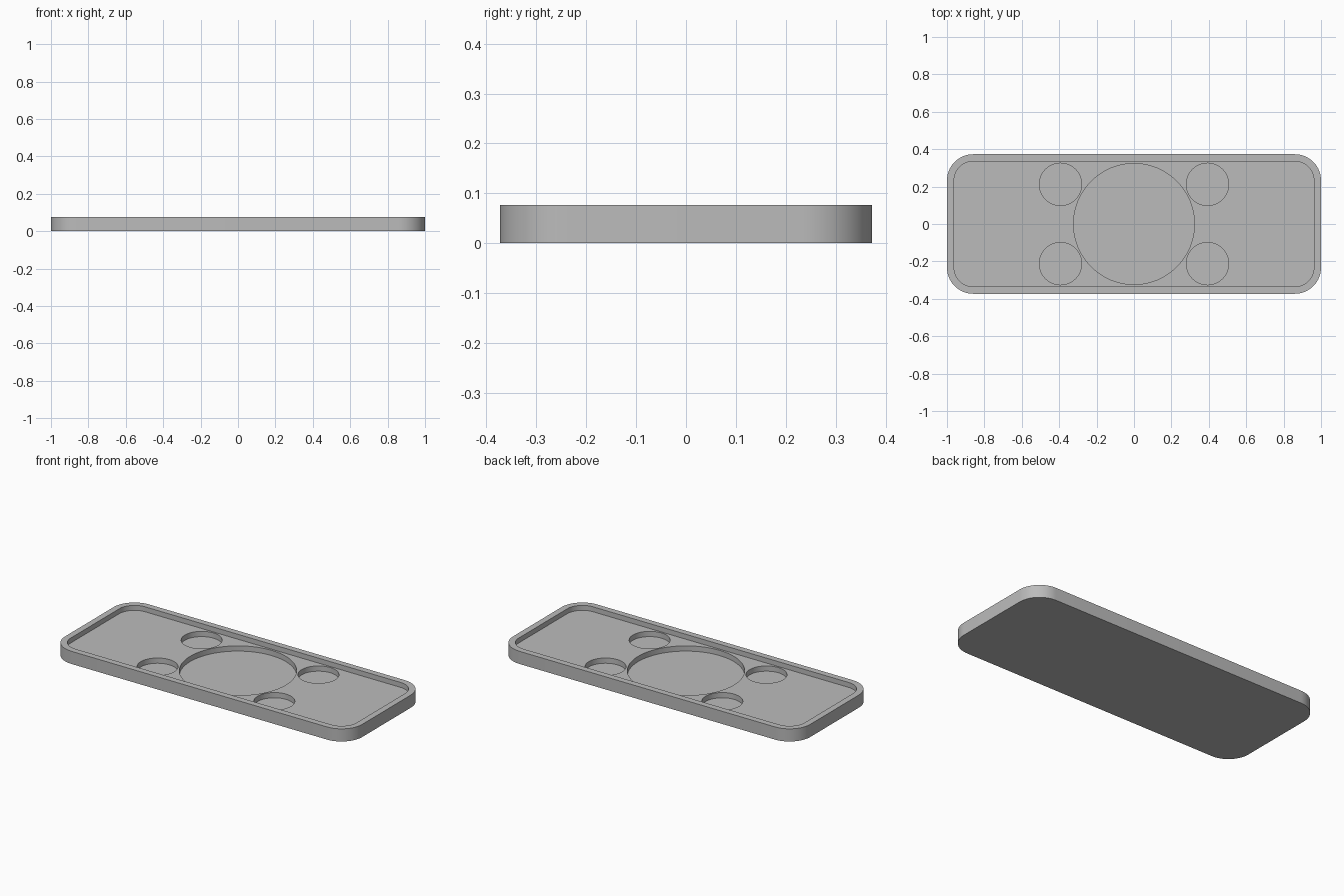
import bpy, bmesh, math

default_cube = bpy.data.objects.get("Cube")
if default_cube:
    bpy.data.objects.remove(default_cube, do_unlink=True)

HEIGHT, TRAY_FLOOR, WELL_FLOOR = 0.077, 0.047, 0.015
ABOVE = HEIGHT + 0.05

grey = bpy.data.materials.new("Plain grey")
grey.use_nodes = True
grey.diffuse_color = (0.5, 0.5, 0.5, 1)
grey.node_tree.nodes["Principled BSDF"].inputs["Base Color"].default_value = (0.5, 0.5, 0.5, 1)


def rounded_outline(half_x, half_y, radius, steps=16):
    """Rectangle outline with rounded corners, counter-clockwise."""
    points = []
    for corner, (sx, sy) in enumerate([(1, 1), (-1, 1), (-1, -1), (1, -1)]):
        for i in range(steps + 1):
            a = (corner + i / steps) * math.pi / 2
            points.append((sx * (half_x - radius) + radius * math.cos(a),
                           sy * (half_y - radius) + radius * math.sin(a)))
    return points


def circle_outline(cx, cy, radius, steps=96):
    turn = 2 * math.pi / steps
    return [(cx + radius * math.cos(i * turn), cy + radius * math.sin(i * turn))
            for i in range(steps)]


def prism(name, outline, bottom, top):
    """Extrude a flat outline between two heights."""
    bm = bmesh.new()
    face = bm.faces.new([bm.verts.new((x, y, bottom)) for x, y in outline])
    result = bmesh.ops.extrude_face_region(bm, geom=[face])
    raised = [v for v in result["geom"] if isinstance(v, bmesh.types.BMVert)]
    bmesh.ops.translate(bm, verts=raised, vec=(0, 0, top - bottom))
    bmesh.ops.recalc_face_normals(bm, faces=bm.faces)
    mesh = bpy.data.meshes.new(name)
    bm.to_mesh(mesh)
    bm.free()
    mesh.materials.append(grey)
    obj = bpy.data.objects.new(name, mesh)
    bpy.context.collection.objects.link(obj)
    return obj


# Solid tray body
tray = prism("tray", rounded_outline(1.0, 0.373, 0.14), 0, HEIGHT)

# Cutters: shallow recess, large centre well, four small wells
cutters = [
    prism("recess_cutter", rounded_outline(0.962, 0.335, 0.102), TRAY_FLOOR, ABOVE),
    prism("centre_well_cutter", circle_outline(0, 0, 0.323), WELL_FLOOR, ABOVE),
]
for sx in (-1, 1):
    for sy in (-1, 1):
        cutters.append(prism("small_well_cutter",
                             circle_outline(sx * 0.393, sy * 0.212, 0.113, 64),
                             WELL_FLOOR, ABOVE))

# Carve the tray, then discard the cutters
bpy.ops.object.select_all(action='DESELECT')
tray.select_set(True)
bpy.context.view_layer.objects.active = tray
for cutter in cutters:
    cutter.hide_render = True
    carve = tray.modifiers.new("carve", 'BOOLEAN')
    carve.operation = 'DIFFERENCE'
    carve.solver = 'EXACT'
    carve.object = cutter
    bpy.ops.object.modifier_apply(modifier=carve.name)
    bpy.data.objects.remove(cutter, do_unlink=True)

bpy.ops.object.shade_smooth_by_angle(angle=math.radians(30))
